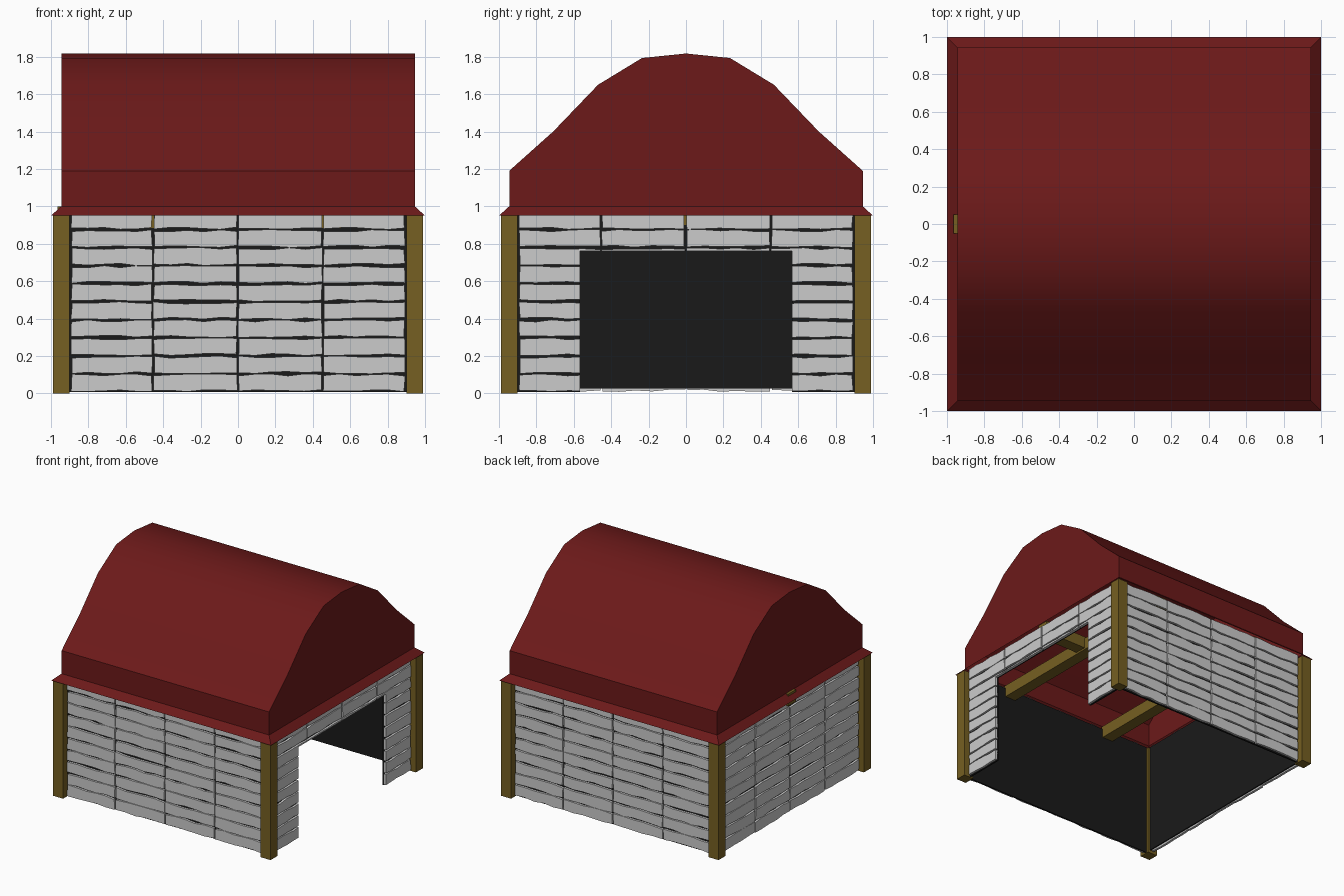
import bpy, bmesh, math, random
from mathutils import Matrix, Vector

if "Cube" in bpy.data.objects:
    bpy.data.objects.remove(bpy.data.objects["Cube"])

random.seed(4)


def material(name, rgb):
    m = bpy.data.materials.new(name)
    m.diffuse_color = (*rgb, 1)
    m.use_nodes = True
    m.node_tree.nodes["Principled BSDF"].inputs["Base Color"].default_value = m.diffuse_color
    return m


RED = material("roof_red", (0.15, 0.01, 0.01))
WOOD = material("timber", (0.18, 0.115, 0.016))
DARK = material("dark_backing", (0.01, 0.01, 0.01))


def finish(name, bm, mat=None):
    bmesh.ops.recalc_face_normals(bm, faces=bm.faces[:])
    me = bpy.data.meshes.new(name)
    bm.to_mesh(me)
    bm.free()
    ob = bpy.data.objects.new(name, me)
    bpy.context.collection.objects.link(ob)
    if mat:
        me.materials.append(mat)
    return ob


def box(name, lo, hi, mat=None):
    lo, hi = Vector(lo), Vector(hi)
    bm = bmesh.new()
    bmesh.ops.create_cube(bm, size=1, matrix=Matrix.Translation((lo + hi) / 2)
                          @ Matrix.Diagonal((*(hi - lo), 1)))
    return finish(name, bm, mat)


def add_plank(bm, x0, x1, z0, z1):
    # Rough-cut board: jittered outline extruded through its thickness
    j = lambda a: random.uniform(-a, a)
    n = 5
    xs = [x0 + (x1 - x0) * i / n for i in range(n + 1)]
    low = [(x + j(0.004), max(0, z0 + j(0.006))) for x in xs]
    high = [(x + j(0.004), z1 + j(0.006)) for x in reversed(xs)]
    face = bm.faces.new([bm.verts.new((x, -0.93, z)) for x, z in low + high])
    ext = bmesh.ops.extrude_face_region(bm, geom=[face])
    verts = [v for v in ext["geom"] if isinstance(v, bmesh.types.BMVert)]
    bmesh.ops.translate(bm, verts=verts, vec=(0, -0.02, 0))


# Plank walls with dark backing, turned about z for each side
COLS = [-0.895, -0.455, -0.002, 0.453, 0.895]
ROW = 0.0965
walls = {}
for i, side in enumerate(("front", "right", "back", "left")):
    turn = Matrix.Rotation(i * math.pi / 2, 4, "Z")
    bm = bmesh.new()
    for c in range(4):
        for r in range(10):
            add_plank(bm, COLS[c] + 0.005, COLS[c + 1] - 0.005,
                      r * ROW + 0.014, (r + 1) * ROW + 0.002)
    bm.transform(turn)
    planks = finish(side + "_wall_planks", bm)
    bottom = 0.025 if side == "left" else 0.006
    backing = box(side + "_wall_backing", (-0.92, -0.932, bottom),
                  (0.92, -0.92, 0.96), DARK)
    backing.data.transform(turn)
    walls[side] = (planks, backing)

# Doorway cut through the right wall
cutter = box("doorway_cutter", (0.8, -0.567, -0.2), (1.1, 0.567, 0.76))
cutter.hide_render = True
cutter.display_type = "WIRE"
for ob in walls["right"]:
    mod = ob.modifiers.new("doorway", "BOOLEAN")
    mod.operation = "DIFFERENCE"
    mod.solver = "EXACT"
    mod.object = cutter

# Corner posts
for sx, nx in ((-1, "left"), (1, "right")):
    for sy, ny in ((-1, "front"), (1, "back")):
        x, y = sx * 0.945, sy * 0.945
        box(f"{ny}_{nx}_post", (x - 0.045, y - 0.045, 0),
            (x + 0.045, y + 0.045, 0.952), WOOD)

# Ceiling beams
for x, n in ((-0.5, "left"), (0.5, "right")):
    box(n + "_cross_beam", (x - 0.05, -0.935, 0.885), (x + 0.05, 0.935, 0.985), WOOD)
box("long_beam", (-0.965, -0.05, 0.9), (0.94, 0.05, 1.0), WOOD)

# Curved hollow roof shell with flared eaves
half = [(0.945, 1.0), (0.945, 1.19), (0.71, 1.40), (0.47, 1.65), (0.235, 1.793)]
profile = [(-y, z) for y, z in half] + [(0, 1.817)] + half[::-1]
E = 0.945
bm = bmesh.new()
ends = [[bm.verts.new((x, y, z)) for y, z in profile] for x in (-E, E)]
a, b = ends
for k in range(len(profile) - 1):
    bm.faces.new((a[k], a[k + 1], b[k + 1], b[k]))
bm.faces.new(a)
bm.faces.new(b)
ring = [a[0], b[0], b[-1], a[-1]]
eave = [bm.verts.new((math.copysign(1, v.co.x), math.copysign(1, v.co.y), 0.95))
        for v in ring]
for k in range(4):
    n = (k + 1) % 4
    bm.faces.new((ring[k], ring[n], eave[n], eave[k]))
roof = finish("roof", bm, RED)
bpy.context.view_layer.objects.active = roof
roof.select_set(True)
bpy.ops.object.shade_smooth_by_angle(angle=math.radians(30))
